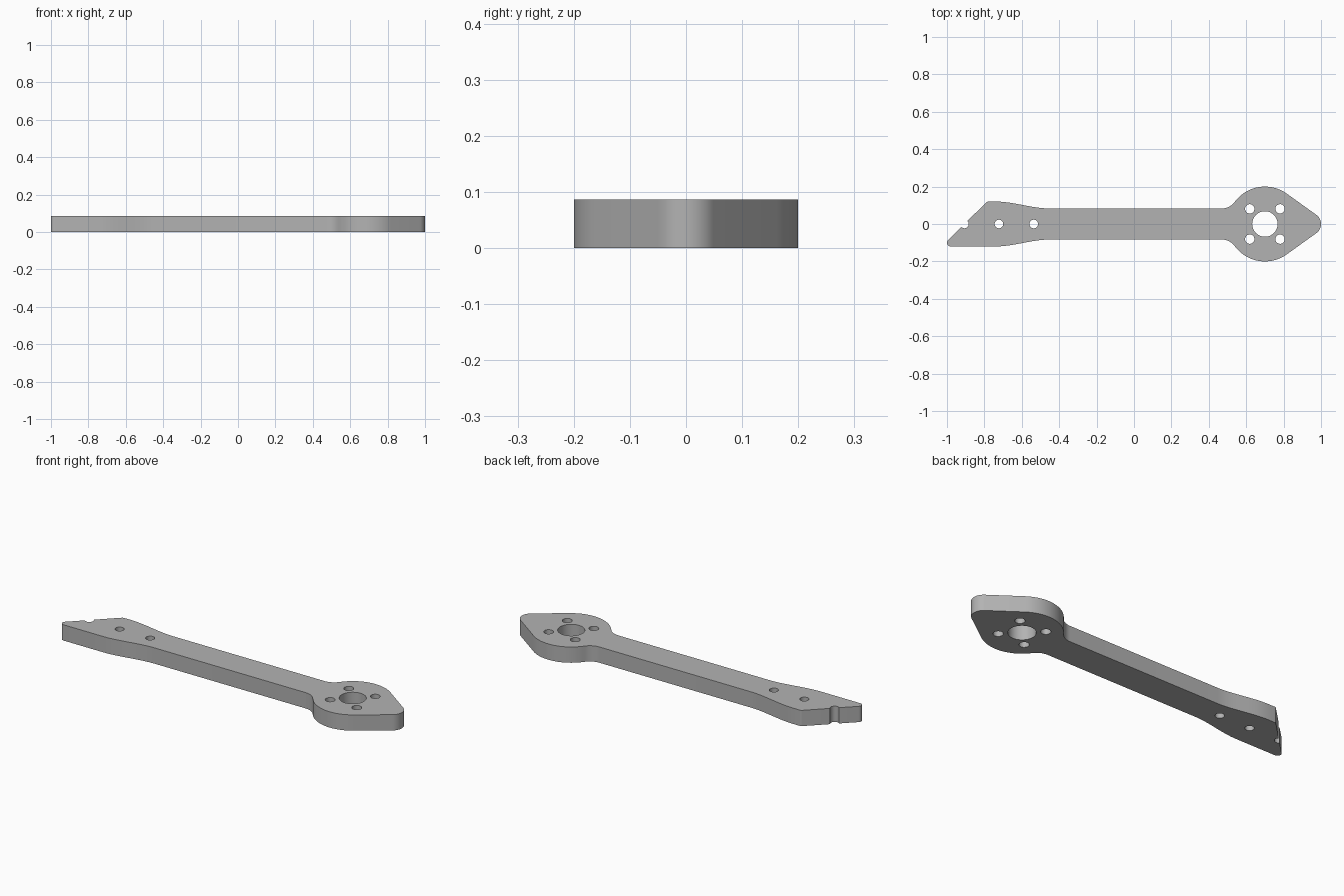
import bpy, bmesh, math

cube = bpy.data.objects.get("Cube")
if cube:
    bpy.data.objects.remove(cube, do_unlink=True)

THICK = 0.087
HEAD_X, HEAD_R = 0.70, 0.20
TIP_R = 0.06
ARM_W, ROOT_W = 0.083, 0.12
FILLET_R = 0.085
HOLE_R = 0.023


def arc(cx, cy, r, start, end, n):
    """Points along an arc, angles in degrees."""
    return [(cx + r * math.cos(math.radians(start + (end - start) * i / n)),
             cy + r * math.sin(math.radians(start + (end - start) * i / n)))
            for i in range(n + 1)]


def circle(cx, cy, r, n=32):
    return arc(cx, cy, r, 0, 360, n)[:-1]


# Upper edge from the nose back to the root: tip, motor ring, fillet, arm, flare
tip_x = 1.0 - TIP_R
tangent = math.degrees(math.acos((HEAD_R - TIP_R) / (tip_x - HEAD_X)))
fillet_y = ARM_W + FILLET_R
fillet_dx = math.sqrt((HEAD_R + FILLET_R) ** 2 - fillet_y ** 2)
join = 180 - math.degrees(math.atan2(fillet_y, fillet_dx))
upper = arc(tip_x, 0, TIP_R, 0, tangent, 10)
upper += arc(HEAD_X, 0, HEAD_R, tangent, join, 28)
upper += arc(HEAD_X - fillet_dx, fillet_y, FILLET_R, join - 180, -90, 12)[1:]
for i in range(17):
    t = i / 16
    s = t * t * (3 - 2 * t)
    upper.append((-0.45 - 0.29 * t, ARM_W + (ROOT_W - ARM_W) * s))
lower = [(x, -y) for x, y in reversed(upper[1:])]

# Slanted root end with its half-round notch and rounded corners
root = arc(-0.779, 0.105, 0.015, 90, 135, 5)
root += arc(-0.907, 0, HOLE_R, 45, -135, 14)
root += arc(-0.98, -0.10, 0.02, 135, 270, 12)

# Centre bore, four motor screw holes and two mounting holes
loops = [upper + root + lower, circle(HEAD_X, 0, 0.068, 48)]
for sx in (-1, 1):
    for sy in (-1, 1):
        loops.append(circle(HEAD_X + 0.081 * sx, 0.081 * sy, 0.025))
for x in (-0.722, -0.536):
    loops.append(circle(x, 0, HOLE_R))

# Fill the flat profile and extrude it into a plate
bm = bmesh.new()
for pts in loops:
    vs = [bm.verts.new((x, y, 0)) for x, y in pts]
    for a, b in zip(vs, vs[1:] + vs[:1]):
        bm.edges.new((a, b))
bmesh.ops.triangle_fill(bm, use_beauty=True, use_dissolve=False, edges=bm.edges[:])
top = bmesh.ops.extrude_face_region(bm, geom=bm.faces[:], use_keep_orig=True)
bmesh.ops.translate(bm, vec=(0, 0, THICK),
                    verts=[g for g in top["geom"] if isinstance(g, bmesh.types.BMVert)])
bmesh.ops.recalc_face_normals(bm, faces=bm.faces[:])
mesh = bpy.data.meshes.new("arm_plate")
bm.to_mesh(mesh)
bm.free()

plate = bpy.data.objects.new("arm_plate", mesh)
bpy.context.collection.objects.link(plate)

# Plain grey material
grey = bpy.data.materials.new("grey")
grey.use_nodes = True
colour = (0.45, 0.45, 0.45, 1)
grey.diffuse_color = colour
grey.node_tree.nodes["Principled BSDF"].inputs["Base Color"].default_value = colour
mesh.materials.append(grey)

bpy.ops.object.select_all(action="DESELECT")
plate.select_set(True)
bpy.context.view_layer.objects.active = plate
bpy.ops.object.shade_smooth_by_angle(angle=math.radians(30))
